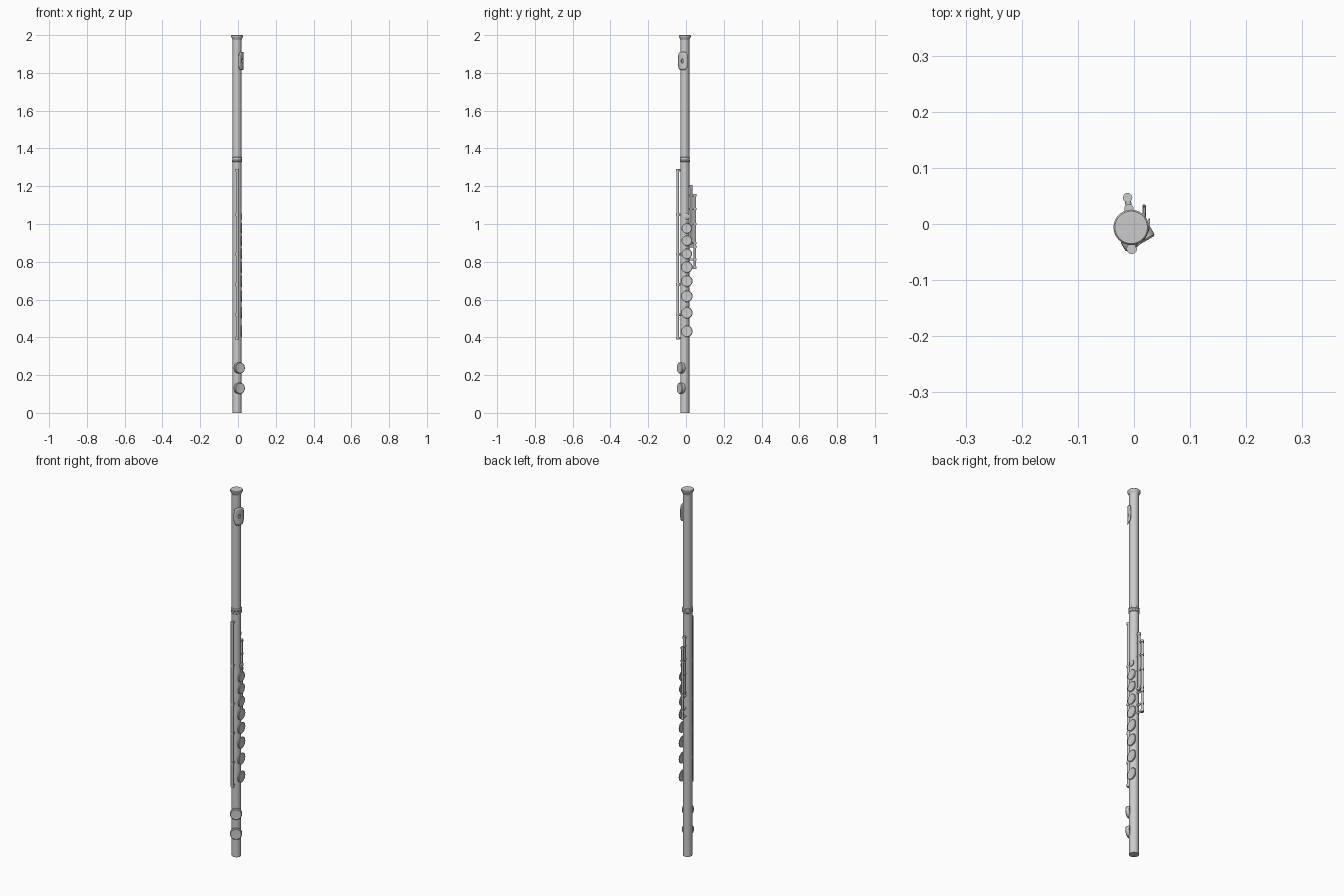
import bpy, bmesh, math
from mathutils import Vector

if "Cube" in bpy.data.objects:
    bpy.data.objects.remove(bpy.data.objects["Cube"])

AX = Vector((-0.005, -0.006, 0))      # axis of the tube
UP = Vector((0, 0, 1))


def finish(name, bm, angle=35):
    bmesh.ops.recalc_face_normals(bm, faces=bm.faces)
    me = bpy.data.meshes.new(name)
    bm.to_mesh(me)
    bm.free()
    ob = bpy.data.objects.new(name, me)
    bpy.context.collection.objects.link(ob)
    bpy.ops.object.select_all(action='DESELECT')
    ob.select_set(True)
    bpy.context.view_layer.objects.active = ob
    bpy.ops.object.shade_smooth_by_angle(angle=math.radians(angle))
    return ob


def lathe(name, profile, origin, direction=UP, n=32):
    """Spin (radius, height) points about a direction, capping both ends."""
    bm = bmesh.new()
    q = UP.rotation_difference(Vector(direction).normalized())
    rings = []
    for r, h in profile:
        rings.append([bm.verts.new(Vector(origin) + q @ Vector((
            r * math.cos(2 * math.pi * i / n), r * math.sin(2 * math.pi * i / n), h)))
            for i in range(n)])
    for a, b in zip(rings, rings[1:]):
        for i in range(n):
            bm.faces.new((a[i], a[(i + 1) % n], b[(i + 1) % n], b[i]))
    bm.faces.new(rings[0])
    bm.faces.new(rings[-1])
    return finish(name, bm)


def rod(name, a, b, r, n=12):
    a, b = Vector(a), Vector(b)
    return lathe(name, [(r, 0), (r, (b - a).length)], a, b - a, n)


# tube, crown and joint rings
lathe("tube", [(0.0235, 0), (0.0235, 1.99)], AX)
lathe("crown", [(0.024, 1.975), (0.028, 1.985), (0.0315, 1.99), (0.0315, 1.997), (0.029, 2.0)], AX)
lathe("joint_ring", [(0.0235, 1.327), (0.027, 1.33), (0.027, 1.337), (0.025, 1.339),
                     (0.025, 1.343), (0.027, 1.345), (0.027, 1.352), (0.0235, 1.355)], AX)

# lip plate: curved rounded plate with a blow hole
N = Vector((0.9, -0.44, 0)).normalized()
T = Vector((-N.y, N.x, 0))
bm = bmesh.new()
rings = []
SEG = 40


def lip_point(w, h, e, i, drop=None):
    a = 2 * math.pi * i / SEG
    c, s = math.cos(a), math.sin(a)
    t = w * math.copysign(abs(c) ** e, c)
    z = h * math.copysign(abs(s) ** e, s)
    d = 0.030 - 10 * t * t if drop is None else drop
    return AX + N * d + T * t + UP * (1.863 + z)


for w, h, e, drop in [(0.008, 0.013, 1, 0.021), (0.008, 0.013, 1, None), (0.013, 0.022, 0.9, None),
                      (0.021, 0.037, 0.7, None), (0.028, 0.048, 0.55, None)]:
    rings.append([bm.verts.new(lip_point(w, h, e, i, drop)) for i in range(SEG)])
for a, b in zip(rings, rings[1:]):
    for i in range(SEG):
        bm.faces.new((a[i], a[(i + 1) % SEG], b[(i + 1) % SEG], b[i]))
lip = finish("lip_plate", bm)
mod = lip.modifiers.new("thickness", 'SOLIDIFY')
mod.thickness = 0.003
mod.offset = 0

# main row of key cups
for i, z in enumerate((0.432, 0.53, 0.618, 0.698, 0.772, 0.842, 0.912, 0.977)):
    r = 0.031 if i < 5 else 0.028
    lathe(f"key_{i + 1}", [(r - 0.001, 0), (r, 0.001), (r, 0.004), (r - 0.003, 0.006),
                           (r * 0.6, 0.0055)], (0.0155, 0.004, z), (1, 0, 0), 24)
# small trill key
lathe("trill_key", [(0.016, 0), (0.016, 0.004), (0.013, 0.006)], (0.0155, 0.004, 1.04), (1, 0, 0), 20)

# foot keys
D = Vector((0.5, -0.866, 0))
for i, z in enumerate((0.13, 0.238)):
    lathe(f"foot_key_{i + 1}", [(0.029, 0), (0.03, 0.002), (0.03, 0.017), (0.027, 0.02), (0.018, 0.0195)],
          AX + D * 0.014 + UP * z, D, 20)

# front rod with posts and collars
F = Vector((-0.004, -0.044, 0))
rod("front_rod", F + UP * 0.39, F + UP * 1.29, 0.0075)
for i, z in enumerate((0.396, 0.52, 0.68, 0.84, 1.05, 1.284)):
    rod(f"front_post_{i + 1}", AX + UP * z, F + UP * z, 0.006)
    rod(f"front_collar_{i + 1}", F + UP * (z - 0.007), F + UP * (z + 0.007), 0.0095)

# two back rods with posts and linking arms
A = Vector((-0.009, 0.027, 0))
B = Vector((-0.0115, 0.047, 0))
rod("inner_back_rod", A + UP * 0.89, A + UP * 1.207, 0.0065)
rod("outer_back_rod", B + UP * 0.762, B + UP * 1.16, 0.0065)
for i, z in enumerate((0.77, 0.812, 0.88, 0.9, 1.0, 1.08, 1.152)):
    rod(f"back_arm_{i + 1}", AX + UP * z, B + UP * z, 0.0055)
    rod(f"back_collar_{i + 1}", B + UP * (z - 0.006), B + UP * (z + 0.006), 0.0085)
for i, z in enumerate((0.9, 1.2)):
    rod(f"inner_post_{i + 1}", AX + UP * z, A + UP * z, 0.006)
    rod(f"inner_collar_{i + 1}", A + UP * (z - 0.007), A + UP * (z + 0.007), 0.0085)
